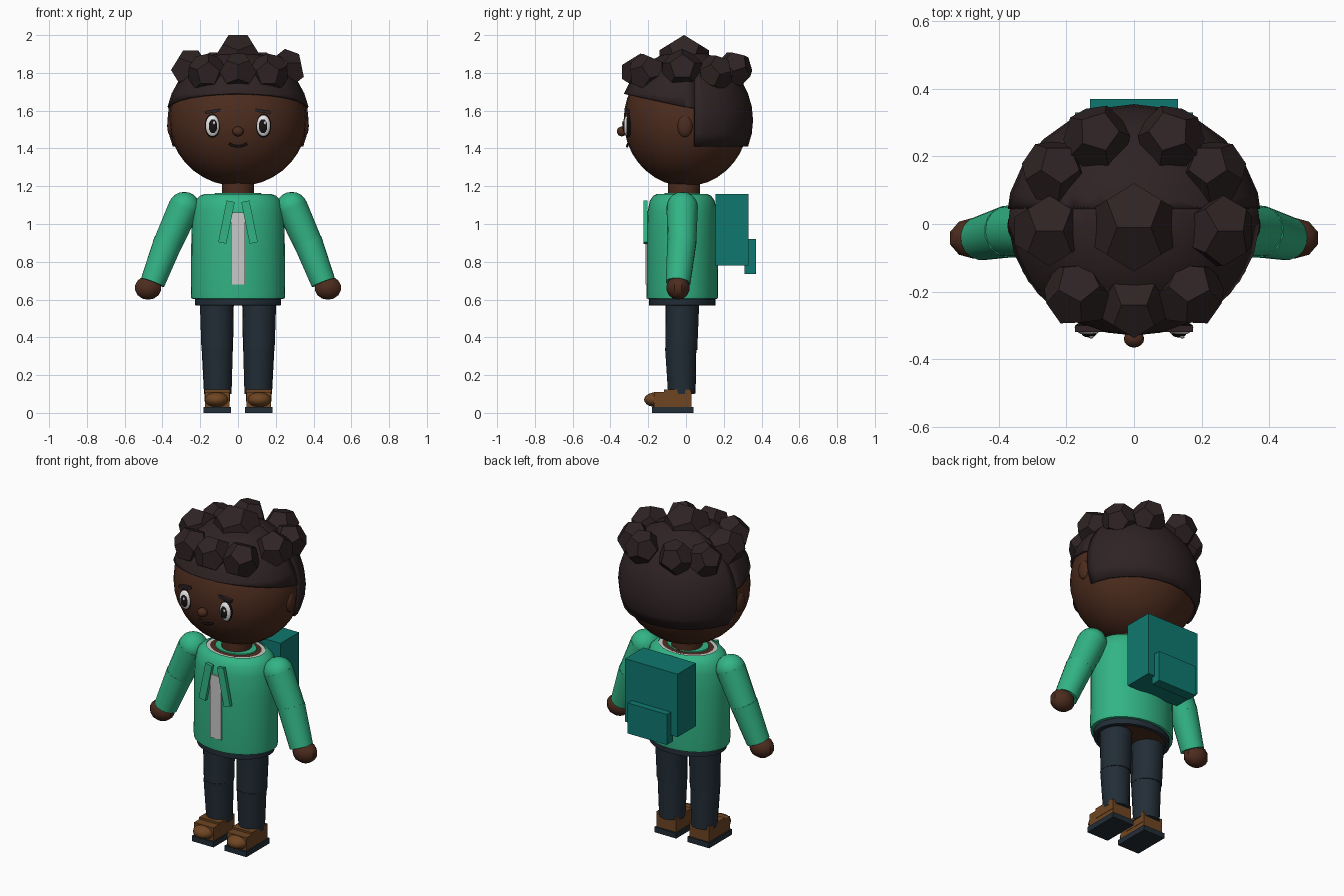
import bpy, bmesh, math
from mathutils import Vector, Matrix, Euler

if "Cube" in bpy.data.objects:
    bpy.data.objects.remove(bpy.data.objects["Cube"], do_unlink=True)


def material(name, hex_code):
    rgb = [int(hex_code[i:i + 2], 16) / 255 for i in (0, 2, 4)]
    lin = [c / 12.92 if c < 0.04 else ((c + 0.055) / 1.055) ** 2.4 for c in rgb]
    m = bpy.data.materials.new(name)
    m.use_nodes = True
    m.diffuse_color = (*lin, 1)
    m.node_tree.nodes["Principled BSDF"].inputs["Base Color"].default_value = (*lin, 1)
    return m


SKIN = material("dark_skin", "4D2C1E")
HAIR = material("black_brown_hair", "2F2324")
GREEN = material("jacket_green", "32B485")
TEAL = material("backpack_teal", "0F786F")
NAVY = material("trouser_navy", "222D36")
BROWN = material("shoe_brown", "6E4522")
WHITE = material("eye_white", "EDEDED")
GREY = material("shirt_grey", "C8C8C8")
BLACK = material("pupil_black", "171212")


def finish(name, bm, mat, smooth=True):
    bmesh.ops.recalc_face_normals(bm, faces=bm.faces[:])
    me = bpy.data.meshes.new(name)
    bm.to_mesh(me)
    bm.free()
    me.materials.append(mat)
    ob = bpy.data.objects.new(name, me)
    bpy.context.collection.objects.link(ob)
    if smooth:
        bpy.ops.object.select_all(action='DESELECT')
        ob.select_set(True)
        bpy.context.view_layer.objects.active = ob
        bpy.ops.object.shade_smooth_by_angle(angle=math.radians(35))
    return ob


def box(name, mat, centre, size, tilt=0):
    bm = bmesh.new()
    m = Matrix.LocRotScale(Vector(centre), Euler((0, tilt, 0)), Vector(size))
    bmesh.ops.create_cube(bm, size=1, matrix=m)
    return finish(name, bm, mat, False)


def ball(name, mat, centre, radii, seg=16, rings=10, smooth=True):
    bm = bmesh.new()
    m = Matrix.LocRotScale(Vector(centre), None, Vector(radii))
    bmesh.ops.create_uvsphere(bm, u_segments=seg, v_segments=rings, radius=1, matrix=m)
    return finish(name, bm, mat, smooth)


def limb(name, mat, a, b, r1, r2, seg=16):
    a, b = Vector(a), Vector(b)
    d = b - a
    m = Matrix.Translation((a + b) / 2) @ d.to_track_quat('Z', 'Y').to_matrix().to_4x4()
    bm = bmesh.new()
    bmesh.ops.create_cone(bm, cap_ends=True, segments=seg, radius1=r1, radius2=r2,
                          depth=d.length, matrix=m)
    return finish(name, bm, mat)


def lathe(name, mat, profile, depth=0.76, y=-0.02, seg=32):
    # Revolve a (radius, height) profile, then flatten it front to back
    bm = bmesh.new()
    vs = [bm.verts.new((r, 0, z)) for r, z in profile]
    es = [bm.edges.new(p) for p in zip(vs, vs[1:])]
    bmesh.ops.spin(bm, geom=vs + es, cent=(0, 0, 0), axis=(0, 0, 1),
                   angle=math.tau, steps=seg)
    bmesh.ops.remove_doubles(bm, verts=bm.verts[:], dist=0.0005)
    bmesh.ops.transform(bm, verts=bm.verts[:],
                        matrix=Matrix.Translation((0, y, 0)) @ Matrix.Diagonal((1, depth, 1, 1)))
    return finish(name, bm, mat)


# Head and neck
HEAD = (0, 0, 1.55)
ball("head", SKIN, HEAD, (0.365, 0.33, 0.35), 28, 18)
limb("neck", SKIN, (0, -0.01, 1.1), (0, -0.01, 1.25), 0.085, 0.085)


# Hair shells: a sphere trimmed by planes
def hair_shell(name, cuts):
    bm = bmesh.new()
    m = Matrix.LocRotScale(Vector(HEAD), None, Vector((0.38, 0.355, 0.37)))
    bmesh.ops.create_uvsphere(bm, u_segments=24, v_segments=16, radius=1, matrix=m)
    for co, no in cuts:
        bmesh.ops.bisect_plane(bm, geom=bm.verts[:] + bm.edges[:] + bm.faces[:],
                               plane_co=co, plane_no=no, clear_outer=True)
    ob = finish(name, bm, HAIR)
    mod = ob.modifiers.new("thickness", 'SOLIDIFY')
    mod.thickness = 0.012
    mod.offset = -1


hair_shell("hair_back", [((0, 0.045, 1.5), (0, -1, 0)), ((0, 0, 1.41), (0, 0, -1))])
hair_shell("hair_front", [((0, 0.05, 1.5), (0, 1, 0)), ((0, 0.05, 1.61), (0, -0.21, -1))])


# Hair curls: dodecahedra
def curl(name, centre, r, rot):
    phi = (1 + 5 ** 0.5) / 2
    pts = [(x, y, z) for x in (-1, 1) for y in (-1, 1) for z in (-1, 1)]
    for s in (-1 / phi, 1 / phi):
        for t in (-phi, phi):
            pts += [(s, 0, t), (0, t, s), (t, s, 0)]
    bm = bmesh.new()
    m = Matrix.LocRotScale(Vector(centre), Euler(rot), Vector((r, r, r)) / 3 ** 0.5)
    for p in pts:
        bm.verts.new(m @ Vector(p))
    bmesh.ops.convex_hull(bm, input=bm.verts[:])
    bmesh.ops.dissolve_limit(bm, angle_limit=0.05, verts=bm.verts[:], edges=bm.edges[:])
    finish(name, bm, HAIR, False)


curl("curl_top", (0, -0.01, 1.87), 0.14, (0, 0, 0))
curl("curl_front", (0, -0.24, 1.805), 0.105, (0, 0, 0))
for side, s in (("left", 1), ("right", -1)):
    curl(side + "_curl_front", (s * 0.165, -0.205, 1.8), 0.105, (0.2, s * 0.2, s * 0.5))
    curl(side + "_curl_side", (s * 0.25, -0.02, 1.815), 0.112, (0, max(s, 0) * 0.35, 0))
    curl(side + "_curl_rear", (s * 0.235, 0.155, 1.8), 0.1, (0.2, 0, s * 0.6))
    curl(side + "_curl_back", (s * 0.11, 0.255, 1.82), 0.1, (0.3, 0, s * 0.3))

# Face
ball("nose", SKIN, (0, -0.34, 1.49), (0.03, 0.026, 0.026))
for side, s in (("left", 1), ("right", -1)):
    x = s * 0.135
    ball(side + "_ear", SKIN, (s * 0.35, -0.005, 1.52), (0.025, 0.042, 0.06))
    ball(side + "_eye_rim", BLACK, (x, -0.306, 1.52), (0.041, 0.018, 0.062))
    ball(side + "_eye", WHITE, (x, -0.31, 1.52), (0.037, 0.02, 0.057))
    ball(side + "_pupil", BLACK, (x - s * 0.002, -0.323, 1.518), (0.023, 0.013, 0.037))
    ball(side + "_eye_glint", WHITE, (x + 0.008, -0.335, 1.535), (0.007, 0.004, 0.009))
    brow = box(side + "_brow", HAIR, (s * 0.132, -0.31, 1.597), (0.085, 0.02, 0.016), s * 0.16)
    brow.rotation_euler.z = 0

curve = bpy.data.curves.new("mouth", 'CURVE')
curve.dimensions = '3D'
curve.bevel_depth = 0.007
curve.bevel_resolution = 1
curve.use_fill_caps = True
spline = curve.splines.new('POLY')
spline.points.add(8)
for i, p in enumerate(spline.points):
    t = i / 4 - 1
    p.co = (t * 0.047, -0.312 + 0.006 * t * t, 1.411 + 0.014 * t * t, 1)
curve.materials.append(BLACK)
bpy.context.collection.objects.link(bpy.data.objects.new("mouth", curve))

# Jacket, collar rings and waist
lathe("jacket_body", GREEN, [(0.23, 0.603), (0.247, 0.605), (0.25, 0.63), (0.247, 0.95),
                             (0.24, 1.07), (0.225, 1.125), (0.2, 1.15), (0.175, 1.16),
                             (0.17, 1.14)])
lathe("shirt_ring", GREY, [(0.175, 1.156), (0.15, 1.156)])
lathe("neckline_skin", SKIN, [(0.152, 1.157), (0.11, 1.16)])
lathe("inner_collar", GREEN, [(0.125, 1.157), (0.122, 1.164), (0.08, 1.164)])
lathe("waistband", NAVY, [(0.2, 0.575), (0.205, 0.568), (0.228, 0.57), (0.228, 0.61)], 0.775)
lathe("hip_underside", SKIN, [(0, 0.576), (0.205, 0.576)])
box("shirt_panel", GREY, (0, -0.2105, 0.87), (0.076, 0.009, 0.38))

# Arms, lapels, legs and shoes
for side, s in (("left", 1), ("right", -1)):
    box(side + "_lapel", GREEN, (s * 0.061, -0.215, 1.01), (0.044, 0.02, 0.225), -s * 0.2)
    shoulder, elbow, wrist = (s * 0.285, -0.02, 1.09), (s * 0.375, -0.022, 0.89), (s * 0.452, -0.042, 0.69)
    ball(side + "_shoulder", GREEN, shoulder, (0.083, 0.083, 0.08))
    limb(side + "_upper_sleeve", GREEN, shoulder, elbow, 0.083, 0.076)
    limb(side + "_lower_sleeve", GREEN, (s * 0.37, -0.022, 0.905), wrist, 0.078, 0.066)
    ball(side + "_hand", SKIN, (s * 0.476, -0.042, 0.662), (0.074, 0.062, 0.063), 10, 7)
    limb(side + "_upper_leg", NAVY, (s * 0.112, -0.02, 0.58), (s * 0.11, -0.024, 0.335), 0.09, 0.084)
    limb(side + "_lower_leg", NAVY, (s * 0.11, -0.028, 0.345), (s * 0.107, -0.022, 0.1), 0.083, 0.073)
    box(side + "_sole", NAVY, (s * 0.11, -0.07, 0.016), (0.145, 0.22, 0.032))
    box(side + "_shoe", BROWN, (s * 0.11, -0.07, 0.071), (0.13, 0.2, 0.08))
    box(side + "_shoe_collar", BROWN, (s * 0.11, -0.045, 0.092), (0.134, 0.145, 0.062))
    ball(side + "_toe", BROWN, (s * 0.113, -0.155, 0.07), (0.064, 0.067, 0.04))

# Backpack
box("backpack", TEAL, (0, 0.243, 0.97), (0.35, 0.176, 0.38))
box("backpack_pocket", TEAL, (0, 0.34, 0.828), (0.262, 0.06, 0.184))
